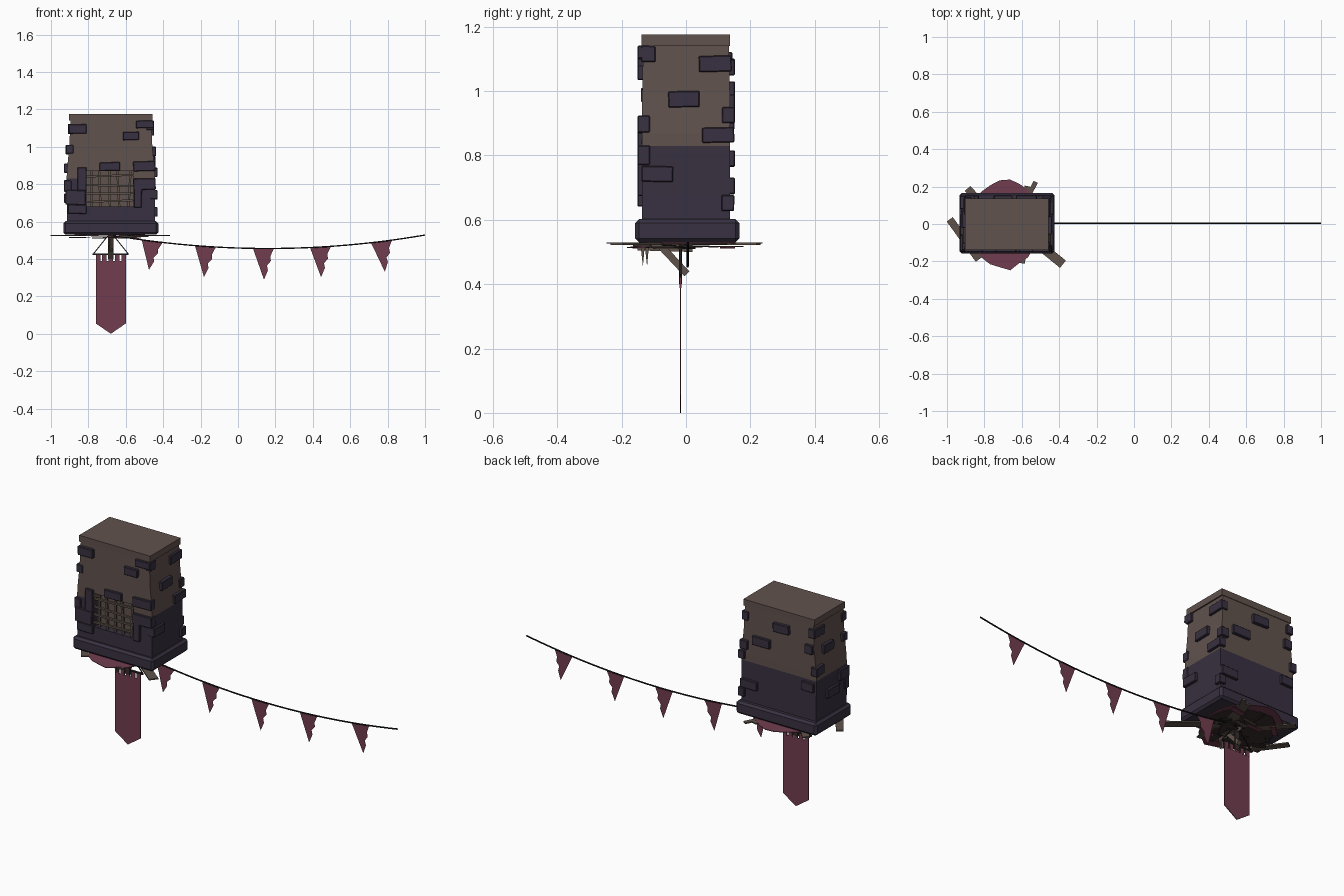
import bpy, bmesh, math, random
from mathutils import Vector, Matrix

if "Cube" in bpy.data.objects:
    bpy.data.objects.remove(bpy.data.objects["Cube"])

random.seed(4)
CX = -0.68  # tower centre line


def material(name, r, g, b):
    m = bpy.data.materials.new(name)
    m.diffuse_color = (r, g, b, 1)
    m.use_nodes = True
    m.node_tree.nodes["Principled BSDF"].inputs["Base Color"].default_value = m.diffuse_color
    return m


STONE = material("purple_stone", 0.040, 0.030, 0.052)
PLASTER = material("brown_plaster", 0.118, 0.084, 0.074)
WOOD = material("weathered_wood", 0.112, 0.086, 0.068)
CLOTH = material("maroon_cloth", 0.165, 0.047, 0.078)
DARK = material("dark_rope", 0.012, 0.010, 0.012)
RUBBLE = material("dark_rubble", 0.038, 0.027, 0.025)


def finish(name, bm, *mats):
    bmesh.ops.recalc_face_normals(bm, faces=bm.faces[:])
    me = bpy.data.meshes.new(name)
    bm.to_mesh(me)
    bm.free()
    ob = bpy.data.objects.new(name, me)
    bpy.context.collection.objects.link(ob)
    for m in mats:
        me.materials.append(m)
    return ob


def block(name, centre, size, mat, rot=None, bevel=0.0):
    bm = bmesh.new()
    M = Matrix.Translation(centre) @ (rot or Matrix()) @ Matrix.Diagonal((*size, 1))
    bmesh.ops.create_cube(bm, size=1, matrix=M)
    if bevel:
        bmesh.ops.bevel(bm, geom=bm.edges[:], offset=bevel, segments=1, affect='EDGES')
    return finish(name, bm, mat)


def span(name, lo, hi, mat, rot=None, bevel=0.0):
    lo, hi = Vector(lo), Vector(hi)
    return block(name, (lo + hi) / 2, hi - lo, mat, rot, bevel)


def rod(name, a, b, w, d, mat):
    """Square bar from a to b."""
    a, b = Vector(a), Vector(b)
    rot = (b - a).to_track_quat('Z', 'X').to_matrix().to_4x4()
    return block(name, (a + b) / 2, (w, d, (b - a).length), mat, rot)


def sheet(name, pts, mat, thick=0.0, axis=(0, 1, 0)):
    """Flat outline, optionally with thickness."""
    bm = bmesh.new()
    f = bm.faces.new([bm.verts.new(p) for p in pts])
    if thick:
        r = bmesh.ops.extrude_face_region(bm, geom=[f])
        vs = [g for g in r['geom'] if isinstance(g, bmesh.types.BMVert)]
        bmesh.ops.translate(bm, verts=vs, vec=Vector(axis) * thick)
    return finish(name, bm, mat)


# Tower body: stacked rings, stone below and plaster above, with a recessed window
levels = [(0.59, .235, .137), (0.68, .235, .137), (0.83, .236, .137),
          (0.87, .235, .137), (1.0, .222, .136), (1.14, .216, .133)]
bm = bmesh.new()
rings = []
for z, hx, hy in levels:
    ring = [(CX - hx, -hy), (-0.81, -hy), (-0.56, -hy), (CX + hx, -hy), (CX + hx, hy), (CX - hx, hy)]
    rings.append([bm.verts.new((x, y, z)) for x, y in ring])
hole = []
for k in range(len(rings) - 1):
    for i in range(6):
        j = (i + 1) % 6
        f = bm.faces.new((rings[k][i], rings[k][j], rings[k + 1][j], rings[k + 1][i]))
        f.material_index = 0 if k < 2 else 1
        if i == 1 and k in (1, 2):
            f.material_index = 1
            hole.append(f)
bm.faces.new(rings[0][::-1])
bm.faces.new(rings[-1]).material_index = 1
r = bmesh.ops.extrude_face_region(bm, geom=hole)
bmesh.ops.translate(bm, verts=[g for g in r['geom'] if isinstance(g, bmesh.types.BMVert)], vec=(0, 0.04, 0))
bmesh.ops.delete(bm, geom=[f for f in hole if f.is_valid], context='FACES_ONLY')
finish("tower_body", bm, STONE, PLASTER)

# Roof slab and foundation
span("roof_slab", (-0.903, -0.138, 1.14), (-0.456, 0.136, 1.176), PLASTER)
span("foundation", (-0.934, -0.158, 0.53), (-0.426, 0.166, 0.602), STONE, bevel=0.012)

# Protruding bricks, given as (left, right, bottom, top) on each side
front = [(-.905, -.81, 1.07, 1.12), (-.545, -.45, 1.10, 1.14), (-.615, -.53, 1.035, 1.08),
         (-.74, -.63, .872, .917), (-.56, -.442, .87, .922), (-.858, -.81, .765, .89),
         (-.922, -.815, .69, .768), (-.556, -.515, .675, .785), (-.91, -.81, .642, .69),
         (-.56, -.44, .77, .83)]
right = [(.04, .142, 1.06, 1.11), (-.055, .042, .95, 1.0), (.05, .15, .84, .887),
         (-.138, -.04, .718, .767), (.11, .15, .627, .677), (-.14, -.095, 1.09, 1.14)]
left = [(-.02, .07, .96, 1.01), (.05, .145, 1.07, 1.12), (-.145, -.06, .76, .82),
        (.08, .15, .86, .91), (-.06, .05, .70, .75), (-.14, -.10, .965, 1.01)]
back = [(-.63, -.52, .94, .99), (-.90, -.85, .98, 1.03), (-.49, -.442, .90, .95),
        (-.905, -.83, .765, .815), (-.55, -.445, .68, .73), (-.75, -.65, 1.05, 1.10)]


def half_width(z):
    return 0.236 - 0.020 * min(1, max(0, (z - 0.87) / 0.2))


def tilt(axis):
    return Matrix.Rotation(math.radians(random.uniform(-2, 2)), 4, axis)


for i, (a, b, z0, z1) in enumerate(front):
    span(f"front_brick_{i}", (a, -.151, z0), (b, -.112, z1), STONE, tilt('Y'), 0.003)
for i, (a, b, z0, z1) in enumerate(back):
    span(f"back_brick_{i}", (a, .112, z0), (b, .152, z1), STONE, tilt('Y'), 0.003)
for side, rows, s in (("right", right, 1), ("left", left, -1)):
    for i, (a, b, z0, z1) in enumerate(rows):
        x = CX + s * (half_width(z0) - 0.006)
        block(f"{side}_brick_{i}", (x, (a + b) / 2, (z0 + z1) / 2), (0.04, b - a, z1 - z0),
              STONE, tilt('X'), 0.003)

# Crooked window lattice
for i in range(5):
    x = -0.785 + i * 0.05
    rod(f"lattice_upright_{i}", (x, -.122, .68), (x + random.uniform(-.012, .012), -.122, .87), .012, .01, WOOD)
for i in range(4):
    z = 0.705 + i * 0.045
    rod(f"lattice_rail_{i}", (-.81, -.133, z), (-.56, -.133, z + random.uniform(-.012, .012)), .01, .012, WOOD)


# Flat rags and rubble under the foundation
def blob(name, radius, z, n, mat, sx=1.0):
    pts = []
    for i in range(n):
        a = 2 * math.pi * i / n
        q = radius * random.uniform(0.9, 1.0)
        pts.append((-0.69 + sx * q * math.cos(a), q * math.sin(a), z))
    sheet(name, pts, mat, 0.003, (0, 0, 1))


blob("rag_pile", 0.25, 0.527, 22, CLOTH, 0.8)
blob("rubble_bed", 0.19, 0.523, 17, RUBBLE, 1.05)

planks = [((-.985, .025), (-.83, -.19), .04), ((-.38, -.215), (-.62, -.02), .05),
          ((-.525, .225), (-.62, .05), .025), ((-.89, .19), (-.76, .05), .04),
          ((-.60, -.21), (-.56, -.02), .03), ((-.56, .20), (-.60, .03), .05)]
for i, (a, b, w) in enumerate(planks):
    rod(f"loose_plank_{i}", (*a, .526), (*b, .526), w, .007, WOOD)
for ob in [o for o in bpy.data.objects if o.name.startswith("loose_plank")]:
    # lay the wide side of each plank flat
    d = ob.data
    zs = [v.co.z for v in d.vertices]
    if max(zs) - min(zs) > 0.015:
        name = ob.name
        i = int(name.split("_")[-1])
        bpy.data.objects.remove(ob)
        a, b, w = planks[i]
        rod(name, (*a, .526), (*b, .526), .007, w, WOOD)
for i in range(22):
    q, a = 0.19 * math.sqrt(random.random()), random.uniform(0, 6.28)
    block(f"debris_{i}", (-.69 + q * math.cos(a), q * math.sin(a), .520 - .0004 * i),
          (random.uniform(.04, .09), random.uniform(.015, .04), .004),
          (RUBBLE, WOOD, RUBBLE, CLOTH, RUBBLE)[i % 5], Matrix.Rotation(random.uniform(0, 3), 4, 'Z'))

# Splintered bracket that carries the banner
rod("bracket_post", (CX, -.017, .40), (CX, -.017, .53), .028, .010, RUBBLE)
rod("bracket_brace", (CX, -.078, .518), (CX, .003, .432), .022, .022, WOOD)
rod("bracket_arm", (CX, -.15, .517), (CX, .02, .512), .024, .008, WOOD)
for i, y in enumerate((-.135, -.122)):
    sheet(f"splinter_{i}", [(CX, y - .006, .52), (CX, y + .007, .52), (CX, y + .001, .455)], WOOD, .012, (1, 0, 0))

# Banner with crossbar, hanging cords and tabs
BY = -0.017
rod("banner_bar", (-.777, BY, .425), (-.585, BY, .425), .009, .009, DARK)
for s in (-1, 1):
    rod(f"banner_cord_{s}", (CX + s * .015, BY, .525), (CX + s * .095, BY, .425), .005, .005, DARK)
sheet("banner", [(-.76, BY - .002, .39), (-.60, BY - .002, .39), (-.60, BY - .002, .055),
                 (CX, BY - .002, 0), (-.76, BY - .002, .055)], CLOTH, .004)
for i in range(5):
    x = -.748 + i * .034
    span(f"banner_tab_{i}", (x - .012, BY - .003, .388), (x + .012, BY + .003, .43), CLOTH)


# Sagging garland rope with ragged pennants
def sag(x):
    return 0.456 + 0.072 * ((x - 0.16) / 0.84) ** 2


cu = bpy.data.curves.new("garland_rope", 'CURVE')
cu.dimensions = '3D'
cu.bevel_depth = 0.004
cu.bevel_resolution = 1
sp = cu.splines.new('POLY')
sp.points.add(28)
for i, p in enumerate(sp.points):
    x = CX + (1 - CX) * i / 28
    p.co = (x, 0.005, sag(x), 1)
cu.materials.append(DARK)
bpy.context.collection.objects.link(bpy.data.objects.new("garland_rope", cu))

pennants = [(-.515, -.476, .342), (-.23, -.182, .303), (.08, .139, .289), (.385, .444, .303), (.711, .785, .332)]
for i, (x, tx, tz) in enumerate(pennants):
    x1 = x + .112
    tip = Vector((tx, .005, tz))
    start = Vector((x1, .005, sag(x1)))
    pts = [(x, .005, sag(x)), start]
    for k, off in enumerate((-.006, .005, -.008, .005)):
        pts.append(start.lerp(tip, 0.25 + 0.15 * k) + Vector((off, 0, 0)))
    sheet(f"pennant_{i}", pts + [tip], CLOTH)
